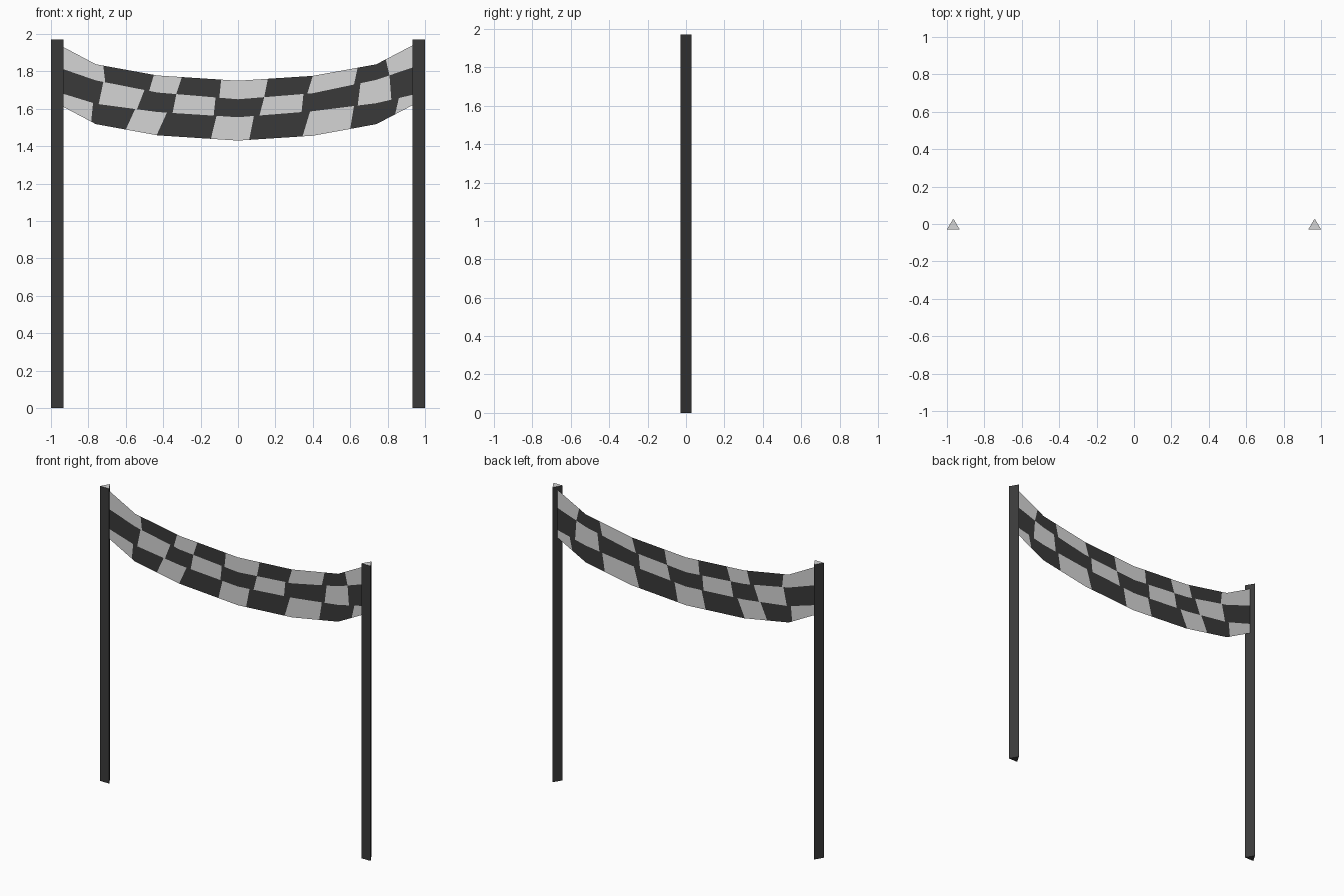
import bpy, bmesh

if "Cube" in bpy.data.objects:
    bpy.data.objects.remove(bpy.data.objects["Cube"])

def material(name, v):
    m = bpy.data.materials.new(name)
    m.diffuse_color = (v, v, v, 1)
    m.use_nodes = True
    m.node_tree.nodes["Principled BSDF"].inputs["Base Color"].default_value = m.diffuse_color
    return m

DARK, LIGHT = material("charcoal", 0.042), material("pale_grey", 0.66)

def finish(bm, name):
    me = bpy.data.meshes.new(name)
    bm.to_mesh(me)
    bm.free()
    me.materials.append(DARK)
    me.materials.append(LIGHT)
    ob = bpy.data.objects.new(name, me)
    bpy.context.collection.objects.link(ob)
    return ob

# Triangular posts with a pale top cap
POST_H, HALF_W, HALF_D = 1.97, 0.034, 0.0285

def post(name, cx):
    bm = bmesh.new()
    tri = [(-HALF_W, -HALF_D), (HALF_W, -HALF_D), (0, HALF_D)]
    base = bm.faces.new([bm.verts.new((cx + x, y, 0)) for x, y in tri])
    ext = bmesh.ops.extrude_face_region(bm, geom=[base], use_keep_orig=True)
    top = [v for v in ext["geom"] if isinstance(v, bmesh.types.BMVert)]
    bmesh.ops.translate(bm, verts=top, vec=(0, 0, POST_H))
    bmesh.ops.recalc_face_normals(bm, faces=bm.faces)
    for f in bm.faces:
        f.material_index = 1 if f.normal.z > 0.5 else 0
    finish(bm, name)

post("left_post", -0.966)
post("right_post", 0.966)

# Sagging banner: knot x, top edge z, and depth fractions of the two row lines
KNOTS = [(-0.96, 1.944, .385, .80), (-0.76, 1.838, .27, .66), (-0.43, 1.778, .285, .61),
         (0, 1.75, .31, .61), (0.40, 1.776, .29, .59), (0.74, 1.838, .26, .65),
         (0.96, 1.953, .385, .85)]
BANNER_H = 0.32
# Hand-painted column lines: x at the upper and lower edge of each row
ROWS = [([-.72, -.45, -.30, -.09, .16, .40, .64, .79], [-.71, -.475, -.33, -.10, .14, .37, .62, .81]),
        ([-.72, -.50, -.33, -.12, .14, .35, .655, .81], [-.745, -.54, -.35, -.13, .115, .34, .64, .82]),
        ([-.775, -.55, -.38, -.115, .085, .385, .62, .86], [-.785, -.60, -.435, -.145, .06, .345, .60, .84])]

def profile(x):
    """Interpolated top edge and row line fractions at x."""
    for a, b in zip(KNOTS, KNOTS[1:]):
        if x <= b[0] + 1e-5:
            break
    k = (x - a[0]) / (b[0] - a[0])
    return [p + (q - p) * k for p, q in zip(a[1:], b[1:])]

bm = bmesh.new()
end = KNOTS[0][0], KNOTS[-1][0]
for r, (upper, lower) in enumerate(ROWS):
    up = [end[0], *upper, end[1]]
    lo = [end[0], *lower, end[1]]
    for c in range(len(up) - 1):
        quad = [(lo[c], r + 1), (lo[c + 1], r + 1), (up[c + 1], r), (up[c], r)]
        f = bm.faces.new([bm.verts.new((x, 0, v)) for x, v in quad])
        f.material_index = 1 - (r + c) % 2
# Cut the cells where the banner bends, then bend it into shape
for knot in KNOTS[1:-1]:
    bmesh.ops.bisect_plane(bm, geom=bm.verts[:] + bm.edges[:] + bm.faces[:],
                           plane_co=(knot[0], 0, 0), plane_no=(1, 0, 0))
for v in bm.verts:
    top, d1, d2 = profile(v.co.x)
    lines = (0, d1, d2, 1)
    v.co.z = top - BANNER_H * lines[round(v.co.z)] if abs(v.co.z - round(v.co.z)) < 1e-4 else \
        top - BANNER_H * (lines[int(v.co.z)] + (v.co.z % 1) * (lines[int(v.co.z) + 1] - lines[int(v.co.z)]))
bmesh.ops.remove_doubles(bm, verts=bm.verts, dist=1e-5)
finish(bm, "checkered_banner")
